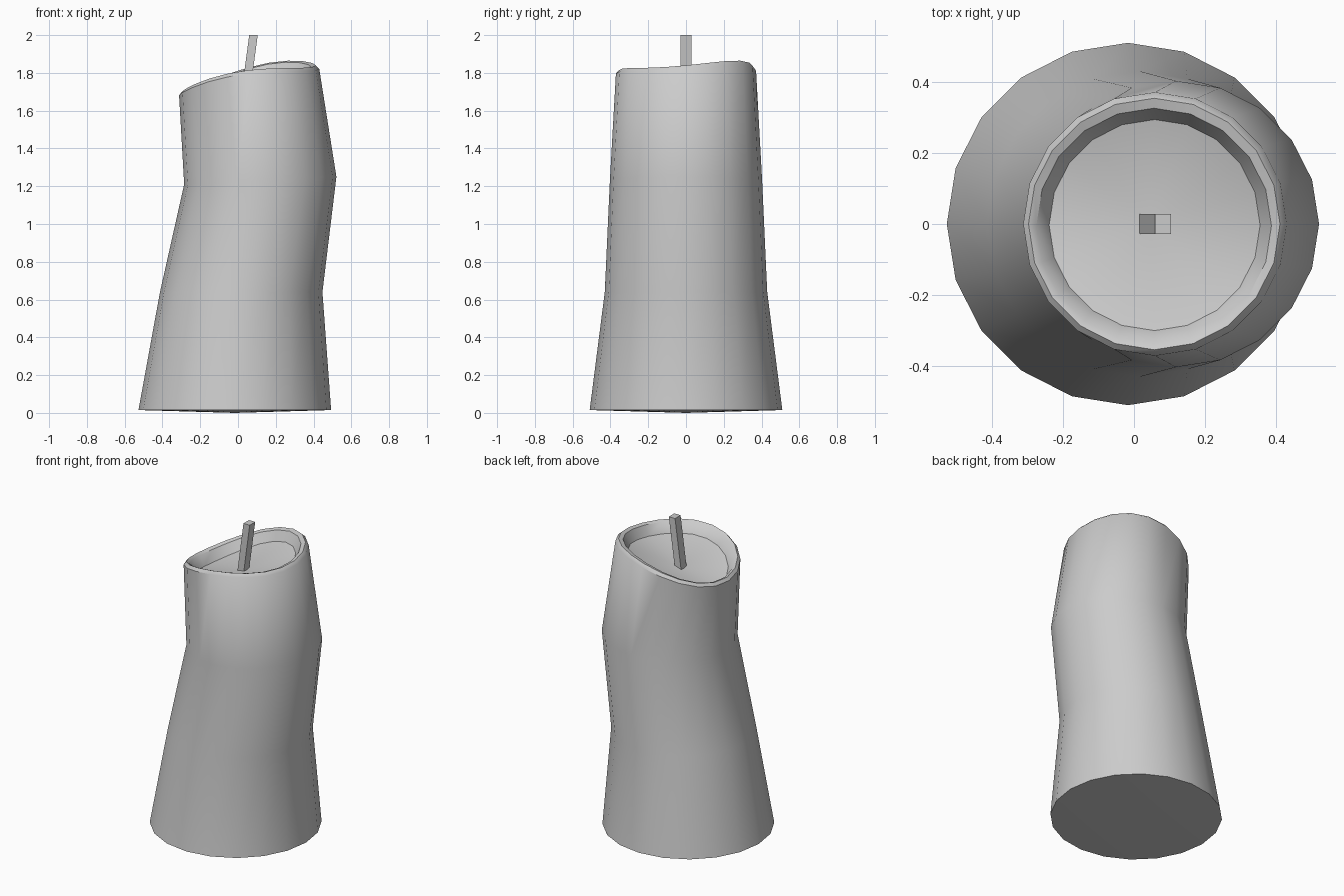
import bpy, bmesh
from math import sin, cos, pi, radians
from mathutils import Vector

if "Cube" in bpy.data.objects:
    bpy.data.objects.remove(bpy.data.objects["Cube"])

SIDES = 20


def crest(a):
    # wavy, slanted height of the melted rim
    return 1.796 + 0.07*cos(a) + 0.0075*sin(a) - 0.026*cos(2*a) + 0.014*sin(2*a)


def finish(bm, name, angle):
    bmesh.ops.recalc_face_normals(bm, faces=bm.faces)
    me = bpy.data.meshes.new(name)
    bm.to_mesh(me)
    bm.free()
    ob = bpy.data.objects.new(name, me)
    bpy.context.collection.objects.link(ob)
    bpy.ops.object.select_all(action='DESELECT')
    ob.select_set(True)
    bpy.context.view_layer.objects.active = ob
    bpy.ops.object.shade_smooth_by_angle(angle=radians(angle))
    return ob


# candle body: bent stack of rings (centre x, centre y, radius, height rule)
rings = [
    (-0.017, 0, 0.510, lambda a: 0.015),
    (0.017, 0, 0.430, lambda a: 0.64),
    (0.118, 0, 0.403, lambda a: 1.23 + 0.02*cos(a)),
    (0.059, 0, 0.371, lambda a: crest(a) - 0.018),
    (0.057, 0, 0.354, crest),
    (0.056, -0.005, 0.331, lambda a: crest(a) - 0.008),
    (0.058, -0.003, 0.297, lambda a: crest(a) - 0.07),
]
bm = bmesh.new()
loops = []
for cx, cy, r, z in rings:
    angles = [2*pi*i/SIDES for i in range(SIDES)]
    loops.append([bm.verts.new((cx + r*cos(a), cy + r*sin(a), z(a))) for a in angles])
for lo, hi in zip(loops, loops[1:]):
    for i in range(SIDES):
        j = (i + 1) % SIDES
        bm.faces.new((lo[i], lo[j], hi[j], hi[i]))
# slightly domed base and dished wax pool
for loop, centre in ((loops[0], (-0.017, 0, 0)), (loops[-1], (0.045, 0, 1.68))):
    c = bm.verts.new(centre)
    for i in range(SIDES):
        bm.faces.new((loop[i], loop[(i + 1) % SIDES], c))
finish(bm, "candle_body", 40)

# leaning square wick
bm = bmesh.new()
bmesh.ops.create_cube(bm, size=1)
for v in bm.verts:
    top = v.co.z > 0
    v.co = Vector(((0.082 if top else 0.036) + v.co.x*0.045,
                   v.co.y*0.057, 2.0 if top else 1.66))
finish(bm, "wick", 40)
